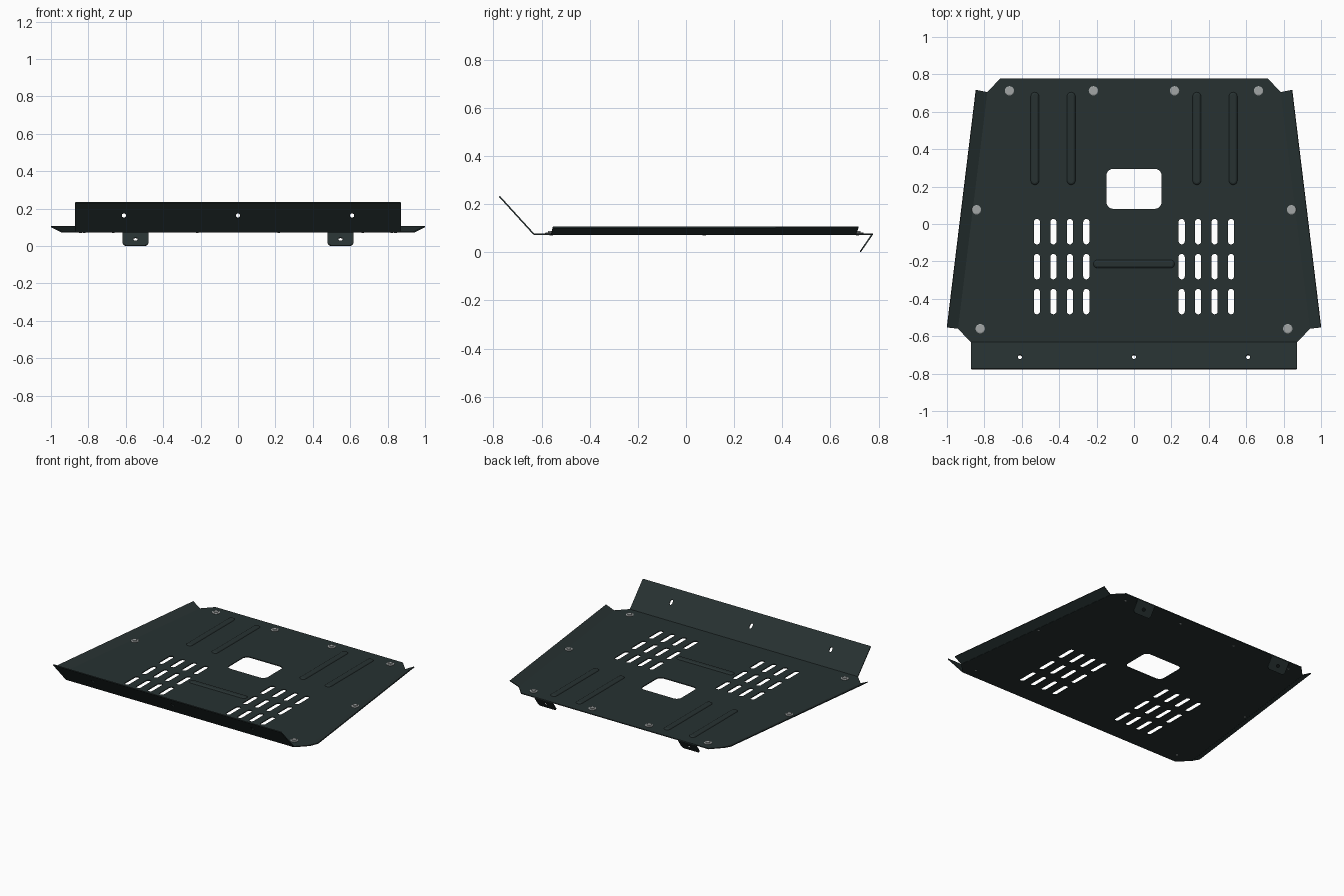
import bpy, bmesh, math
from mathutils import Matrix, Vector

if "Cube" in bpy.data.objects:
    bpy.data.objects.remove(bpy.data.objects["Cube"])

THICK = 0.006
FLOOR = 0.075          # mid-height of the main sheet
TOP = FLOOR + THICK / 2


def material(name, rgb):
    mat = bpy.data.materials.new(name)
    mat.use_nodes = True
    mat.diffuse_color = (*rgb, 1)
    mat.node_tree.nodes["Principled BSDF"].inputs["Base Color"].default_value = (*rgb, 1)
    return mat


coating = material("dark green grey coating", (0.020, 0.031, 0.031))
steel = material("bolt steel", (0.36, 0.38, 0.38))


def link(name, mesh, mat):
    mesh.materials.clear()
    mesh.materials.append(mat)
    obj = bpy.data.objects.new(name, mesh)
    bpy.context.collection.objects.link(obj)
    return obj


def rounded(points, radii, steps=5):
    """Polygon with circular corners; a radius of 0 keeps a corner sharp."""
    out = []
    for i, (p, r) in enumerate(zip(points, radii)):
        p = Vector(p)
        if r == 0:
            out.append(p)
            continue
        a = p + (Vector(points[i - 1]) - p).normalized() * r
        b = p + (Vector(points[(i + 1) % len(points)]) - p).normalized() * r
        for k in range(steps + 1):
            t = k / steps
            wa, wp, wb = (1 - t) ** 2, math.sqrt(2) * t * (1 - t), t * t
            out.append((a * wa + p * wp + b * wb) / (wa + wp + wb))
    return out


def box_outline(cx, cy, w, h, r):
    x, y = w / 2, h / 2
    corners = [(cx - x, cy - y), (cx + x, cy - y), (cx + x, cy + y), (cx - x, cy + y)]
    return rounded(corners, [r] * 4)


def slot(cx, cy, w, h):
    return box_outline(cx, cy, w, h, min(w, h) * 0.499)


def sheet(name, loops, frame=Matrix()):
    """Flat sheet metal from an outline followed by its holes."""
    curve = bpy.data.curves.new(name, "CURVE")
    curve.dimensions = "2D"
    curve.fill_mode = "BOTH"
    curve.extrude = THICK / 2
    for loop in loops:
        spline = curve.splines.new("POLY")
        spline.points.add(len(loop) - 1)
        for point, co in zip(spline.points, loop):
            point.co = (co[0], co[1], 0, 1)
        spline.use_cyclic_u = True
        spline.use_smooth = False
    temp = bpy.data.objects.new("temp", curve)
    bpy.context.collection.objects.link(temp)
    graph = bpy.context.evaluated_depsgraph_get()
    mesh = bpy.data.meshes.new_from_object(temp.evaluated_get(graph))
    bpy.data.objects.remove(temp)
    mesh.transform(frame)
    mesh.name = name
    return link(name, mesh, coating)


def plane_frame(origin, u, v):
    u, v = Vector(u).normalized(), Vector(v)
    v = (v - u * v.dot(u)).normalized()
    frame = Matrix((u, v, u.cross(v))).transposed().to_4x4()
    frame.translation = origin
    return frame


def lofted(name, rings, mat):
    """Solid from stacked (outline, height) rings, closed at both ends."""
    bm = bmesh.new()
    layers = [[bm.verts.new((p[0], p[1], z)) for p in ring] for ring, z in rings]
    for low, high in zip(layers, layers[1:]):
        for i in range(len(low)):
            j = (i + 1) % len(low)
            bm.faces.new((low[i], low[j], high[j], high[i]))
    bm.faces.new(layers[0][::-1])
    bm.faces.new(layers[-1])
    mesh = bpy.data.meshes.new(name)
    bm.to_mesh(mesh)
    bm.free()
    return link(name, mesh, mat)


# Main plate with window and vent slots
half = [(0.716, 0.777), (0.785, 0.705), (0.942, -0.56), (0.871, -0.632)]
outline = half + [(-x, y) for x, y in reversed(half)]
holes = [box_outline(0, 0.188, 0.294, 0.214, 0.035)]
for side in (-1, 1):
    for col in range(4):
        for row in range(3):
            holes.append(slot(side * (0.255 + 0.088 * col), -0.041 - 0.187 * row, 0.033, 0.136))
sheet("main_plate", [outline] + holes, Matrix.Translation((0, 0, FLOOR)))

# Sloping front flange with three mounting slots
rise = Vector((0, -0.143, 0.157))
length = rise.length
front = [box_outline(0, length / 2, 1.742, length, 0.004)]
front += [slot(x, length * 0.56, 0.02, 0.035) for x in (-0.61, 0, 0.61)]
sheet("front_flange", front, plane_frame((0, -0.632, FLOOR), (1, 0, 0), rise))

# Upturned side flanges and rear hanging tabs
for side, word in ((1, "left"), (-1, "right")):
    corners = [Vector((side * x, y, z)) for x, y, z in (
        (0.785, 0.705, FLOOR), (0.942, -0.56, FLOOR),
        (0.999, -0.553, 0.105), (0.845, 0.717, 0.105))]
    frame = plane_frame(corners[0], corners[1] - corners[0], corners[3] - corners[0])
    flat = [(frame.inverted() @ c).to_2d() for c in corners]
    sheet(word + "_flange", [flat], frame)

    drop = Vector((0, -0.05, -0.073))
    d = drop.length
    tab = rounded([(-0.069, 0), (0.069, 0), (0.069, d), (-0.069, d)], [0, 0, 0.02, 0.02])
    sheet(word + "_rear_tab", [tab, slot(0, d * 0.55, 0.025, 0.02)],
          plane_frame((side * 0.548, 0.774, FLOOR), (1, 0, 0), drop))


# Pressed stiffening ribs
def rib(name, cx, cy, w, h):
    levels = ((0, 0), (0.004, 0.005), (0.010, 0.008))
    lofted(name, [(slot(cx, cy, w - 2 * i, h - 2 * i), TOP + z) for i, z in levels], coating)


for side, word in ((1, "left"), (-1, "right")):
    rib(word + "_outer_rib", side * 0.53, 0.457, 0.045, 0.495)
    rib(word + "_inner_rib", side * 0.336, 0.457, 0.045, 0.495)
rib("cross_rib", 0, -0.214, 0.434, 0.043)


# Bolts: washer, hex head and a shank end showing below
def ring(cx, cy, r, n):
    return [(cx + r * math.cos(math.tau * k / n), cy + r * math.sin(math.tau * k / n))
            for k in range(n)]


for x, y in ((0.666, 0.712), (0.217, 0.712), (0.842, 0.076), (0.822, -0.56)):
    for cx in (x, -x):
        lofted("bolt_washer", [(ring(cx, y, 0.025, 20), TOP), (ring(cx, y, 0.025, 20), TOP + 0.003),
                               (ring(cx, y, 0.021, 20), TOP + 0.005)], steel)
        lofted("bolt_head", [(ring(cx, y, 0.016, 6), TOP + 0.004),
                             (ring(cx, y, 0.016, 6), TOP + 0.010)], steel)
        lofted("bolt_shank", [(ring(cx, y, 0.007, 10), FLOOR - THICK / 2 - 0.002),
                              (ring(cx, y, 0.007, 10), TOP)], steel)
